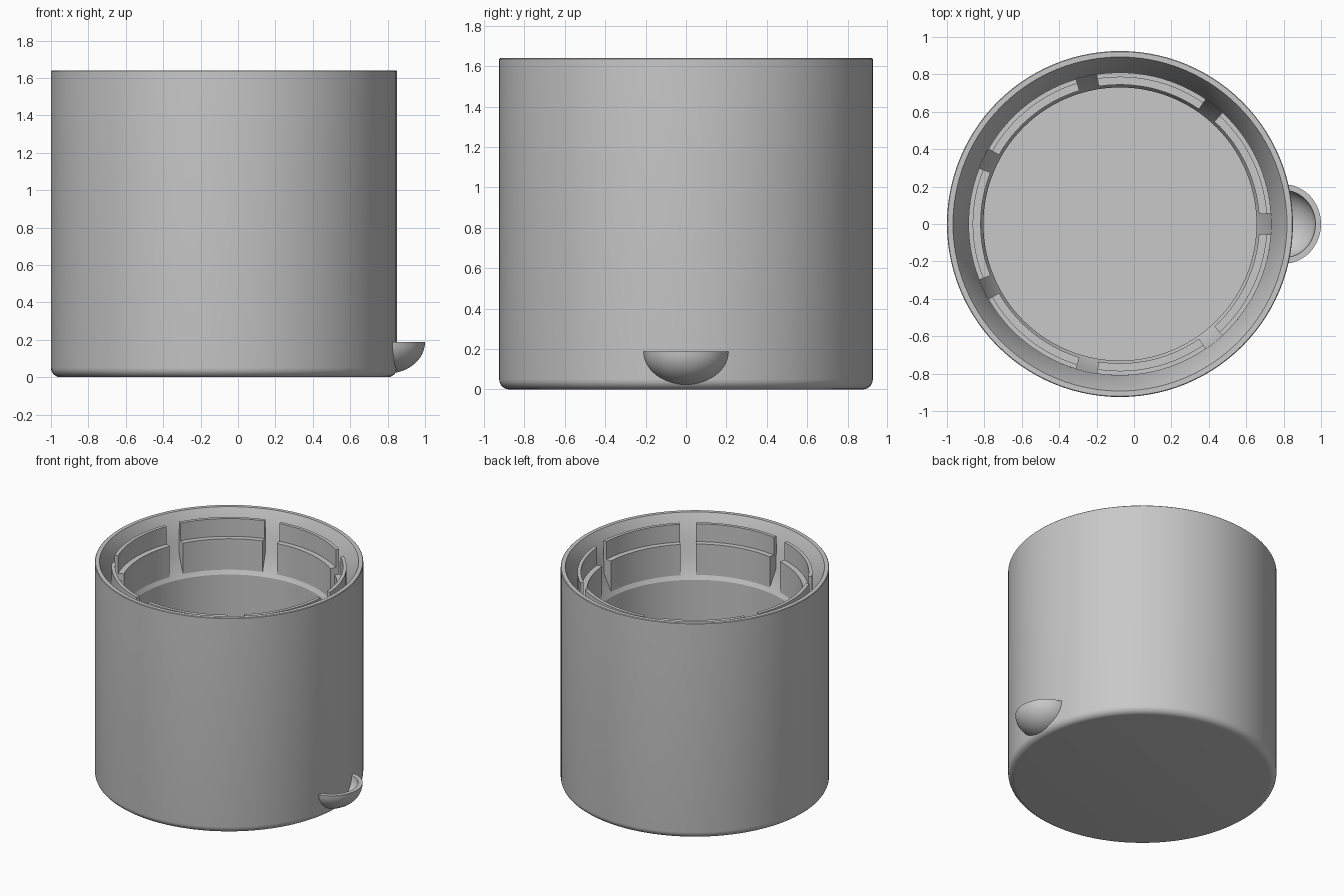
import bpy, bmesh, math

if "Cube" in bpy.data.objects:
    bpy.data.objects.remove(bpy.data.objects["Cube"], do_unlink=True)

CX = -0.075          # axis of the pot
NOTCHES = 7
STEP = math.tau / NOTCHES

grey = bpy.data.materials.new("matte_grey")
grey.use_nodes = True
COLOUR = (0.58, 0.58, 0.58, 1)
grey.diffuse_color = COLOUR
grey.node_tree.nodes["Principled BSDF"].inputs["Base Color"].default_value = COLOUR


def finish(name, bm):
    bmesh.ops.remove_doubles(bm, verts=bm.verts, dist=1e-5)
    bmesh.ops.recalc_face_normals(bm, faces=bm.faces)
    mesh = bpy.data.meshes.new(name)
    bm.to_mesh(mesh)
    bm.free()
    mesh.materials.append(grey)
    ob = bpy.data.objects.new(name, mesh)
    bpy.context.collection.objects.link(ob)
    bpy.ops.object.select_all(action="DESELECT")
    ob.select_set(True)
    bpy.context.view_layer.objects.active = ob
    bpy.ops.object.shade_smooth_by_angle(angle=math.radians(25))


def sweep(name, profile, start, end, steps, centre=CX, sx=1, sy=1, closed=True):
    """Turn an (r, z) profile about a vertical axis, capping partial turns."""
    bm = bmesh.new()
    full = abs(end - start - math.tau) < 1e-6
    rings = []
    for i in range(steps if full else steps + 1):
        a = start + (end - start) * i / steps
        rings.append([bm.verts.new((centre + sx * r * math.cos(a), sy * r * math.sin(a), z))
                      for r, z in profile])
    n = len(profile)
    for i in range(steps):
        p, q = rings[i], rings[(i + 1) % len(rings)]
        for j in range(n if closed else n - 1):
            k = (j + 1) % n
            bm.faces.new((p[j], q[j], q[k], p[k]))
    if not full:
        bm.faces.new(rings[0])
        bm.faces.new(rings[-1])
    finish(name, bm)


def arc(r, z, rx, rz, a0, a1, n):
    return [(r + rx * math.cos(math.radians(a0 + (a1 - a0) * i / n)),
             z + rz * math.sin(math.radians(a0 + (a1 - a0) * i / n))) for i in range(n + 1)]


# Cup: rounded base, thin lip, funnel-shaped mouth and straight cavity
cup = ([(0, 0)] + arc(0.875, 0.05, 0.05, 0.05, -90, 0, 6)
       + [(0.925, 1.636), (0.921, 1.64), (0.893, 1.64), (0.81, 1.465),
          (0.805, 1.35), (0.73, 1.2), (0.73, 0.06), (0, 0.06)])
sweep("cup", cup, 0, math.tau, 112, closed=False)

# Stepped rim segments, separated by open notches
step_profile = [(0.81, 1.6), (0.785, 1.6), (0.785, 1.465), (0.745, 1.465),
                (0.745, 1.23), (0.83, 1.23), (0.83, 1.45), (0.81, 1.465)]
gap = 0.055 / 0.78
for i in range(NOTCHES):
    sweep(f"rim_segment_{i + 1}", step_profile, i * STEP + gap, (i + 1) * STEP - gap, 14)

# Half-bowl filling spout low on the left side
TOP = 0.188
bowl = (arc(0, TOP, 1, 0.168, -90, 0, 12)
        + arc(0, TOP, 0.85, 0.138, 0, -90, 12))
sweep("filling_spout", bowl, -math.pi / 2, math.pi / 2, 32, centre=0.8, sx=0.2, sy=0.212)
